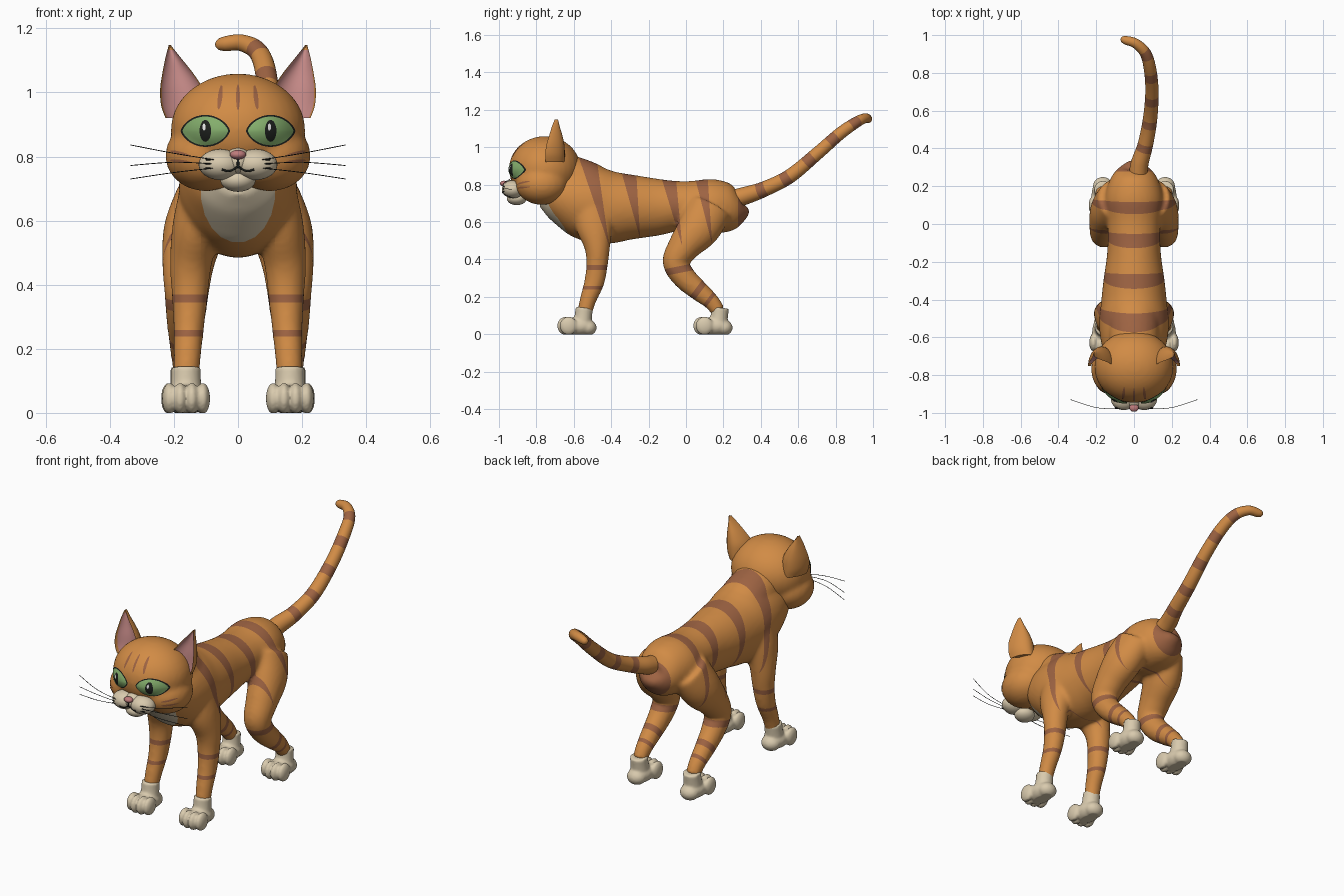
import bpy, bmesh, math
from mathutils import Vector, Matrix
from mathutils.bvhtree import BVHTree

cube = bpy.data.objects.get("Cube")
if cube:
    bpy.data.objects.remove(cube, do_unlink=True)


def material(name, r, g, b):
    m = bpy.data.materials.new(name)
    m.use_nodes = True
    m.diffuse_color = (r, g, b, 1)
    bsdf = next(n for n in m.node_tree.nodes if n.type == 'BSDF_PRINCIPLED')
    bsdf.inputs["Base Color"].default_value = (r, g, b, 1)
    bsdf.inputs["Roughness"].default_value = 0.8
    return m


ORANGE = material("orange fur", .64, .26, .06)
BROWN = material("brown stripe", .34, .125, .055)
CREAM = material("cream fur", .69, .59, .42)
PINK = material("ear pink", .6, .27, .26)
ROSE = material("nose rose", .52, .2, .2)
GREEN = material("eye green", .23, .42, .15)
DARK = material("dark line", .012, .014, .012)
WHITE = material("eye glint", .85, .85, .85)


def finish(name, bm, *mats, sharp=None):
    bmesh.ops.recalc_face_normals(bm, faces=bm.faces)
    me = bpy.data.meshes.new(name)
    bm.to_mesh(me)
    bm.free()
    for m in mats:
        me.materials.append(m)
    me.shade_smooth()
    if sharp:
        me.set_sharp_from_angle(angle=sharp)
    ob = bpy.data.objects.new(name, me)
    bpy.context.scene.collection.objects.link(ob)
    return ob


def ball(bm, c, r):
    mat = Matrix.Translation(c) @ Matrix.Diagonal((*r, 1))
    bmesh.ops.create_uvsphere(bm, u_segments=32, v_segments=20, radius=1, matrix=mat)


def spline(pts, steps):
    p = [Vector(q) for q in pts]
    p = [p[0]] + p + [p[-1]]
    out = []
    for a, b, c, d in zip(p, p[1:], p[2:], p[3:]):
        for k in range(steps):
            t = k / steps
            out.append((b * 2 + (c - a) * t + (a * 2 - b * 5 + c * 4 - d) * t * t
                        + (b * 3 - a - c * 3 + d) * t ** 3) * 0.5)
    return out + [p[-1]]


def loft(bm, pts, seg=24, steps=6, ref=(1, 0, 0), rule=None):
    """Tube along points (x, y, z, side radius, other radius)."""
    ref, path, rings = Vector(ref), spline(pts, steps), []
    pos = [Vector(q[:3]) for q in path]
    for i, q in enumerate(path):
        t = (pos[min(i + 1, len(pos) - 1)] - pos[max(i - 1, 0)]).normalized()
        side = (ref - t * t.dot(ref)).normalized()
        up = t.cross(side)
        rings.append([bm.verts.new(pos[i] + side * max(q[3], .0005) * math.cos(a)
                                   + up * max(q[4], .0005) * math.sin(a))
                      for a in (math.tau * k / seg for k in range(seg))])
    for i, (r, s) in enumerate(zip(rings, rings[1:])):
        for k in range(seg):
            f = bm.faces.new((r[k], r[(k + 1) % seg], s[(k + 1) % seg], s[k]))
            f.material_index = rule((pos[i] + pos[i + 1]) / 2) if rule else 0
    bm.faces.new(rings[0])
    bm.faces.new(rings[-1])


def fuse(ob, voxel, smooth):
    """Blend overlapping volumes into one skin."""
    mats = list(ob.data.materials)
    rm = ob.modifiers.new("blend", 'REMESH')
    rm.mode, rm.voxel_size = 'VOXEL', voxel
    sm = ob.modifiers.new("relax", 'SMOOTH')
    sm.factor, sm.iterations = 0.5, smooth
    dg = bpy.context.evaluated_depsgraph_get()
    me = bpy.data.meshes.new_from_object(ob.evaluated_get(dg))
    ob.modifiers.clear()
    ob.data = me
    me.materials.clear()
    for m in mats:
        me.materials.append(m)
    me.shade_smooth()
    return ob


def paint(bm, planes, region, index):
    """Cut along planes and colour the faces inside all of them."""
    for co, no in planes:
        faces = [f for f in bm.faces if region(f.calc_center_median())]
        geom = faces + list({e for f in faces for e in f.edges}) + list({v for f in faces for v in f.verts})
        bmesh.ops.bisect_plane(bm, geom=geom, dist=1e-5, plane_co=co, plane_no=no)
    for f in bm.faces:
        c = f.calc_center_median()
        if region(c) and all((c - co).dot(no) > 0 for co, no in planes):
            f.material_index = index


def wedge(y0, y1, yt, zt, top=.85):
    tip = Vector((0, yt, zt))
    return [(tip, Vector((0, top - zt, yt - y0))), (tip, Vector((0, zt - top, y1 - yt)))]


def band(y, z, dy, dz, half):
    c, d = Vector((0, y, z)), Vector((0, dy, dz)).normalized()
    return [(c - d * half, d), (c + d * half, -d)]


# Body, neck and legs blended together
bm = bmesh.new()
torso = [(.315, .69, .02, .02), (.3, .68, .075, .07), (.24, .675, .125, .125), (.13, .685, .155, .145),
         (0, .69, .14, .128), (-.15, .68, .142, .152), (-.3, .68, .162, .175), (-.42, .68, .175, .197),
         (-.52, .7, .185, .2), (-.62, .73, .175, .175), (-.71, .75, .145, .13), (-.77, .76, .08, .08)]
loft(bm, [(0, *p) for p in torso], seg=40)
loft(bm, [(0, -.42, .74, .12, .11), (0, -.52, .8, .135, .12), (0, -.66, .845, .13, .125)])
front_leg = [(.11, -.5, .7, .07, .1), (.13, -.49, .58, .075, .1), (.147, -.475, .47, .066, .07),
             (.15, -.475, .38, .058, .058), (.153, -.49, .28, .049, .054), (.158, -.525, .18, .043, .044),
             (.162, -.545, .1, .039, .039)]
hind_leg = [(.1, .13, .68, .09, .12), (.137, .07, .57, .095, .115), (.155, -.01, .47, .082, .087),
            (.16, -.055, .385, .071, .07), (.163, -.01, .305, .062, .064), (.165, .065, .235, .052, .055),
            (.165, .135, .175, .044, .044), (.165, .175, .12, .038, .038)]
for s in (1, -1):
    for leg in (front_leg, hind_leg):
        loft(bm, [(s * p[0], *p[1:]) for p in leg])
body = fuse(finish("body", bm, ORANGE, BROWN, CREAM), .011, 8)

# Coat stripes and bib
bm = bmesh.new()
bm.from_mesh(body.data)
for w in ((-.54, -.465, -.41, .47), (-.34, -.265, -.245, .51), (-.135, -.055, -.02, .47), (.045, .115, .14, .48)):
    paint(bm, wedge(*w), lambda c: c.z > .44, 1)
for z, h in ((.357, .013), (.248, .01)):
    paint(bm, band(-.5, z, 0, 1, h), lambda c: c.y < -.3 and c.z < .42, 1)
for b in ((-.04, .345, .2, -1, .018), (.065, .235, .8, -.6, .016), (.125, .185, .8, -.6, .01)):
    paint(bm, band(*b), lambda c: c.y > -.2 and c.z < .44, 1)
paint(bm, [(Vector((0, .277, 0)), Vector((0, 1, 0)))], lambda c: c.y > .2 and c.z > .5, 1)
bib = []
for k in range(20):
    a = math.tau * k / 20
    bib.append((Vector((.115 * math.cos(a), 0, .69 + .157 * math.sin(a))),
                Vector((-math.cos(a) / .115, 0, -math.sin(a) / .157))))
paint(bm, bib, lambda c: c.y < -.52 and abs(c.x) < .17 and c.z > .48, 2)
bm.to_mesh(body.data)
bm.free()
body.data.shade_smooth()

# Tail with rings
bm = bmesh.new()
tail = [(.02, .24, .72, .05), (.03, .32, .742, .047), (.06, .42, .777, .041), (.085, .555, .845, .038),
        (.095, .7, .965, .035), (.085, .82, 1.07, .033), (.06, .905, 1.13, .03), (.01, .955, 1.155, .026),
        (-.04, .972, 1.152, .023), (-.062, .978, 1.148, .016), (-.07, .98, 1.146, .004)]
loft(bm, [(*p, p[3]) for p in tail], steps=14,
     rule=lambda c: int(any(abs(c.y - y) < .02 for y in (.41, .535, .66, .785, .9))))
finish("tail", bm, ORANGE, BROWN)

# Paws
bm = bmesh.new()
ball(bm, (0, -.025, .042), (.06, .09, .05))
ball(bm, (0, .025, .035), (.052, .047, .042))
for x, y in ((-.052, -.078), (-.018, -.092), (.018, -.092), (.052, -.078)):
    ball(bm, (x, y, .045), (.023, .047, .049))
loft(bm, [(0, -.01, .03, .054, .055), (0, 0, .09, .047, .047), (0, .006, .142, .046, .046)])
paw = fuse(finish("front_paw_left", bm, CREAM), .007, 3)
for v in paw.data.vertices:
    v.co.z = max(v.co.z, 0)
paw.location = (.162, -.55, 0)
for name, x, y in (("front_paw_right", -.162, -.55), ("hind_paw_left", .165, .177), ("hind_paw_right", -.165, .177)):
    other = paw.copy()
    other.name, other.location = name, (x, y, 0)
    bpy.context.scene.collection.objects.link(other)

# Head
bm = bmesh.new()
ball(bm, (0, -.755, .885), (.21, .192, .174))
for s in (1, -1):
    ball(bm, (s * .1, -.77, .802), (.127, .14, .11))
head = fuse(finish("head", bm, ORANGE), .011, 8)

# Muzzle and nose
bm = bmesh.new()
for s in (1, -1):
    ball(bm, (s * .055, -.925, .775), (.068, .06, .048))
ball(bm, (0, -.925, .785), (.045, .052, .042))
ball(bm, (0, -.905, .727), (.055, .053, .037))
muzzle = finish("muzzle", bm, CREAM)
bm = bmesh.new()
ball(bm, (0, -.973, .806), (.025, .021, .015))
finish("nose", bm, ROSE)

# Ears: scooped shells with a pink lining
rows = [(.92, .16, .066, -.74, .09), (.96, .17, .07, -.74, .092), (1.01, .176, .067, -.735, .085),
        (1.06, .188, .048, -.72, .06), (1.11, .203, .023, -.705, .03), (1.148, .213, .003, -.69, .006)]
for s, side in ((1, "left"), (-1, "right")):
    bm = bmesh.new()
    n, rings = 32, []
    for z, cx, w, cy, d in spline(rows, 4):
        ring = []
        for k in range(n):
            a = math.tau * k / n
            depth = math.sin(a) if a < math.pi else -.4 * math.sin(a)
            ring.append(bm.verts.new((s * (cx + w * math.cos(a)), cy + d * depth - .012 * math.cos(a) ** 2, z)))
        rings.append(ring)
    for i, (r, t) in enumerate(zip(rings, rings[1:])):
        for k in range(n):
            f = bm.faces.new((r[k], r[(k + 1) % n], t[(k + 1) % n], t[k]))
            f.material_index = int(n / 2 + 1 < k < n - 2 and i < len(rings) - 3)
    bm.faces.new(rings[0])
    bm.faces.new(rings[-1])
    finish("ear_" + side, bm, ORANGE, PINK, sharp=.9)


def tree(ob):
    me = ob.data
    return BVHTree.FromPolygons([v.co for v in me.vertices], [p.vertices for p in me.polygons])


def project(bvh, x, z):
    hit = bvh.ray_cast(Vector((x, -2, z)), Vector((0, 1, 0)))[0]
    return hit or bvh.find_nearest(Vector((x, -1, z)))[0]


def decal(name, bvh, mat, cx, cz, a, b, tilt=0, point=0, lift=.003, dome=0):
    """Thin oval or almond plate laid on a surface."""
    bm = bmesh.new()
    n, layers, prev = 36, 8, None
    for j in range(layers + 1):
        t, ring = 1 - j / (layers + .5), []
        for k in range(n):
            u = math.tau * k / n
            px, pz = t * a * math.cos(u), t * b * math.sin(u) * abs(math.sin(u)) ** point
            p = project(bvh, cx + px * math.cos(tilt) - pz * math.sin(tilt),
                        cz + px * math.sin(tilt) + pz * math.cos(tilt))
            ring.append(bm.verts.new(p - Vector((0, lift + dome * (1 - t * t), 0))))
        if prev:
            for k in range(n):
                bm.faces.new((prev[k], prev[(k + 1) % n], ring[(k + 1) % n], ring[k]))
        prev = ring
    bm.faces.new(prev)
    return finish(name, bm, mat)


# Eyes and face markings
skin, lip = tree(head), tree(muzzle)
decal("forehead_stripe_middle", skin, BROWN, 0, .985, .006, .04, point=-.0)
for s, side in ((1, "left"), (-1, "right")):
    decal("eye_rim_" + side, skin, DARK, s * .102, .88, .077, .05, point=.35, lift=.003)
    eye = decal("eye_" + side, skin, GREEN, s * .102, .88, .071, .045, point=.35, lift=.005, dome=.012)
    globe = tree(eye)
    decal("pupil_" + side, globe, DARK, s * .102, .88, .018, .034, lift=.002)
    decal("glint_" + side, globe, WHITE, s * .102 - .004, .892, .005, .011, lift=.004)
    decal("forehead_stripe_" + side, skin, BROWN, s * .056, .985, .007, .038, tilt=s * .12)
    for z, t in ((.81, .25), (.785, .1)):
        decal("cheek_stripe_" + side, skin, BROWN, s * .18, z, .032, .005, tilt=s * t)

    # Mouth line and whiskers
    bm = bmesh.new()
    line = [(0, .795), (0, .772), (.014, .76), (.032, .755), (.05, .76)]
    loft(bm, [(*project(lip, s * x, z), .0035, .0035) for x, z in line], seg=8, ref=(0, 1, 0))
    finish("mouth_" + side, bm, DARK)
    bm = bmesh.new()
    for z0, z1, z2 in ((.79, .81, .836), (.777, .782, .772), (.764, .75, .73)):
        pts = [(.075, -.978, z0), (.2, -.972, z1), (.335, -.93, z2)]
        loft(bm, [(s * x, y, z, .0014, .0014) for x, y, z in pts], seg=5, ref=(0, 0, 1))
        p = project(lip, s * .09, z0)
        ball(bm, p, (.012, .003, .0025))
    finish("whiskers_" + side, bm, DARK)
